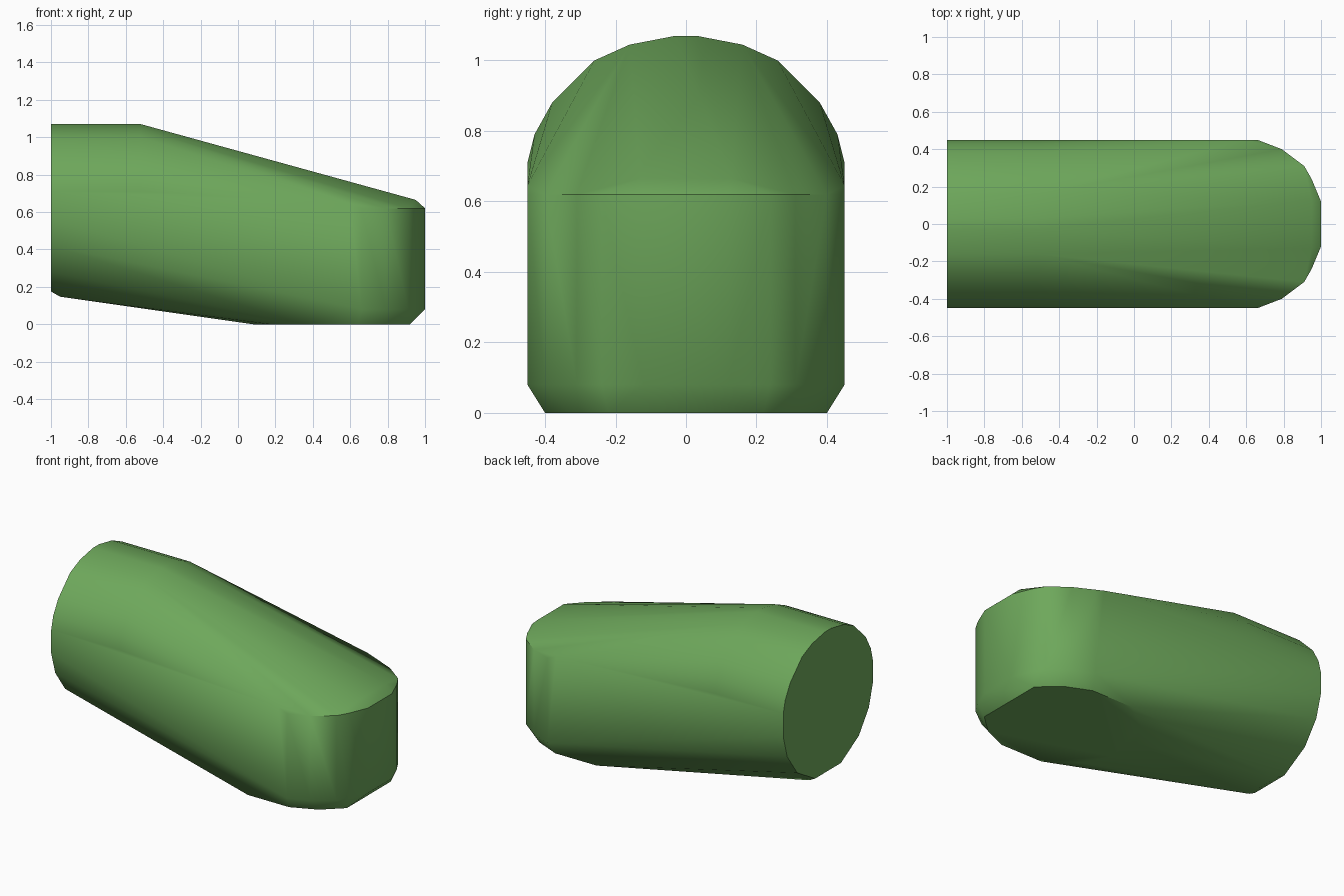
import bpy, bmesh, math

cube = bpy.data.objects.get("Cube")
if cube:
    bpy.data.objects.remove(cube, do_unlink=True)

green = bpy.data.materials.new("leaf green")
colour = (0.155, 0.39, 0.105, 1.0)
green.diffuse_color = colour
green.use_nodes = True
green.node_tree.nodes["Principled BSDF"].inputs["Base Color"].default_value = colour

# Half profiles, mirrored across y = 0
arch = [(.03, 1.07), (.16, 1.045), (.26, 1.0), (.38, .88), (.43, .79), (.45, .71)]
belly = [(.45, .56), (.41, .42), (.31, .28), (.13, .175)]
nose = [(.66, .45), (.79, .40), (.91, .31), (.95, .24), (1.0, .12)]
foot = [(.92, .22), (.80, .33), (.64, .40), (.35, .40), (.17, .27), (.08, .10)]

points = []
points += [(-1, y, z) for y, z in arch + belly]        # flat end
points += [(-.52, y, z) for y, z in arch]              # end of level roof
points += [(-.95, .12, .147)]                          # lower lip of flat end
points += [(x, y, .62) for x, y in nose]               # top rim of rounded nose
points += [(.60, .45, .645), (.95, .13, .665)]         # end of sloping roof
points += [(x, y, .08) for x, y in nose]               # bottom rim of nose
points += [(x, y, 0) for x, y in foot]                 # flat underside

# Wrap all the sections in one convex skin
bm = bmesh.new()
for x, y, z in points:
    for side in (1, -1):
        bm.verts.new((x, side * y, z))
hull = bmesh.ops.convex_hull(bm, input=bm.verts[:])
spare = {v for v in hull["geom_interior"] + hull["geom_unused"]
         if isinstance(v, bmesh.types.BMVert)}
bmesh.ops.delete(bm, geom=list(spare), context='VERTS')
bmesh.ops.dissolve_limit(bm, angle_limit=math.radians(0.5),
                         verts=bm.verts[:], edges=bm.edges[:])
bmesh.ops.recalc_face_normals(bm, faces=bm.faces[:])

mesh = bpy.data.meshes.new("rounded_body")
bm.to_mesh(mesh)
bm.free()
mesh.materials.append(green)
body = bpy.data.objects.new("rounded_body", mesh)
bpy.context.collection.objects.link(body)

# Smooth sides with crisp end and nose edges
bpy.ops.object.select_all(action='DESELECT')
body.select_set(True)
bpy.context.view_layer.objects.active = body
bpy.ops.object.shade_smooth_by_angle(angle=math.radians(42))
